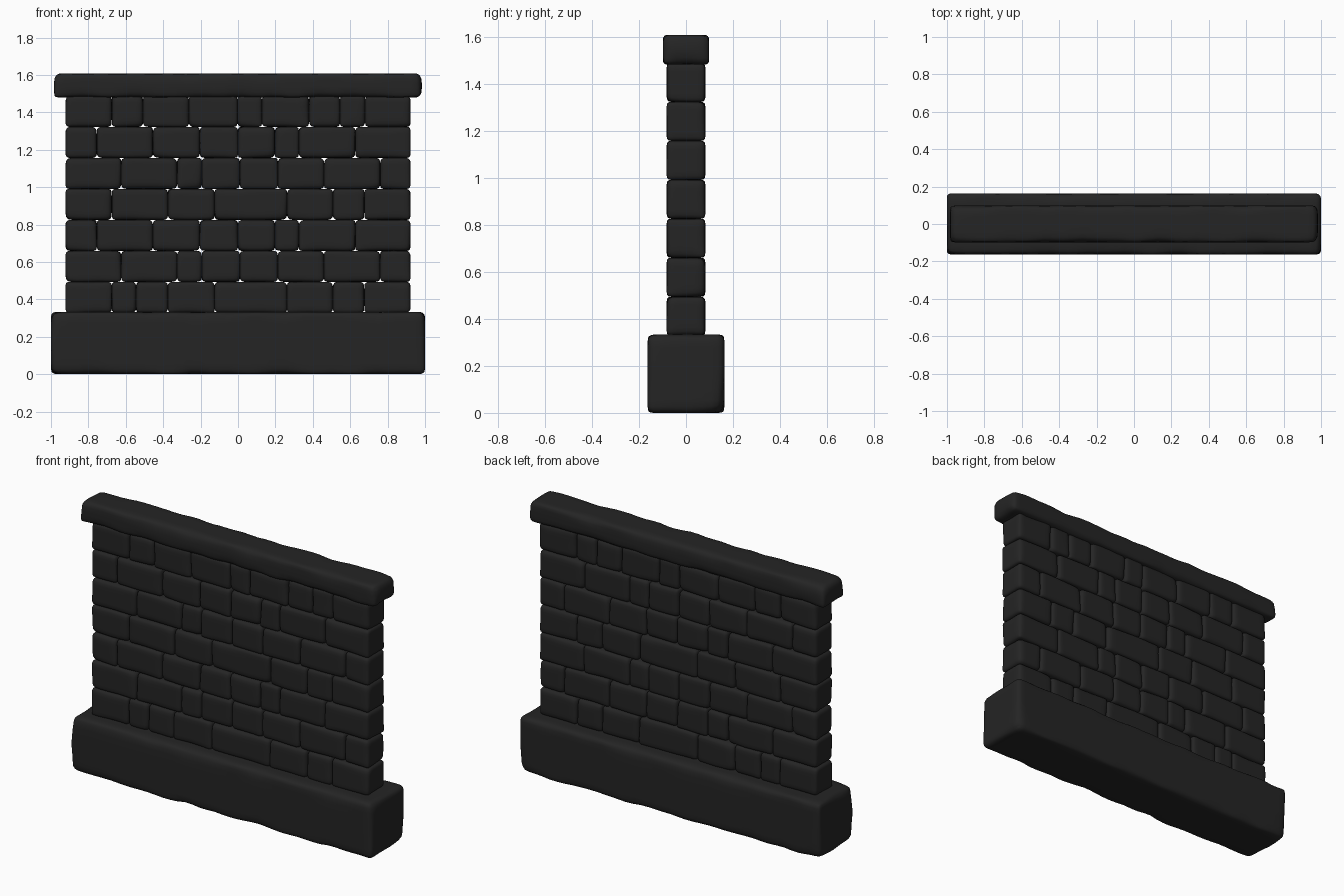
import bpy, bmesh
from mathutils import Vector, noise

if "Cube" in bpy.data.objects:
    bpy.data.objects.remove(bpy.data.objects["Cube"])

stone = bpy.data.materials.new("dark_stone")
stone.diffuse_color = (0.018, 0.018, 0.018, 1)
stone.use_nodes = True
stone.node_tree.nodes["Principled BSDF"].inputs["Base Color"].default_value = stone.diffuse_color


def add_block(bm, lo, hi, r_min, r_max, step, seed):
    """Box whose edges are rounded by an uneven, worn radius."""
    lo, hi = Vector(lo), Vector(hi)
    mid, half = (lo + hi) / 2, (hi - lo) / 2
    b = bmesh.new()
    bmesh.ops.create_cube(b, size=2)
    for v in b.verts:
        v.co = Vector([v.co[i] * half[i] for i in range(3)])
    # tight cuts beside the edges, even cuts between them
    for i in range(3):
        n = max(1, round(2 * half[i] / step))
        cuts = [-half[i] + 2 * half[i] * k / n for k in range(1, n)]
        cuts = [c for c in cuts if abs(c) < half[i] - r_max * 1.1]
        for f in (0.2, 0.5, 1.0):
            cuts += [half[i] - r_max * f, r_max * f - half[i]]
        axis = Vector([float(k == i) for k in range(3)])
        for c in cuts:
            bmesh.ops.bisect_plane(b, geom=b.verts[:] + b.edges[:] + b.faces[:],
                                   plane_co=axis * c, plane_no=axis)
    # push each vertex onto the rounded surface
    for v in b.verts:
        p = v.co.copy()
        t = noise.noise((p + mid) * 7 + Vector((seed * 3.7, seed * 1.3, 0.5)))
        r = r_min + (r_max - r_min) * min(1, max(0, 0.4 + 0.8 * t))
        q = Vector([max(r - half[i], min(half[i] - r, p[i])) for i in range(3)])
        d = p - q
        v.co = mid + q + d.normalized() * max(abs(c) for c in d)
    # merge into the target mesh
    tmp = bpy.data.meshes.new("tmp")
    b.to_mesh(tmp)
    b.free()
    bm.from_mesh(tmp)
    bpy.data.meshes.remove(tmp)


def finish(bm, name):
    me = bpy.data.meshes.new(name)
    bm.to_mesh(me)
    bm.free()
    ob = bpy.data.objects.new(name, me)
    bpy.context.collection.objects.link(ob)
    me.materials.append(stone)
    bpy.ops.object.select_all(action='DESELECT')
    ob.select_set(True)
    bpy.context.view_layer.objects.active = ob
    bpy.ops.object.shade_smooth_by_angle(angle=0.8)


# footing and coping stones
for name, lo, hi, seed in (
        ("base", (-1, -0.163, 0), (1, 0.163, 0.333), 1),
        ("cap", (-0.983, -0.098, 1.48), (0.983, 0.098, 1.607), 2)):
    bm = bmesh.new()
    add_block(bm, lo, hi, 0.018, 0.055, 0.05, seed)
    finish(bm, name)

# brick courses: x positions of the vertical joints, bottom to top
A = [-0.675, -0.375, -0.125, 0.262, 0.508, 0.675]
B = [-0.625, -0.325, -0.193, 0.01, 0.213, 0.46, 0.76]
C = [-0.755, -0.455, -0.205, 0, 0.197, 0.325, 0.627]
D = [-0.675, -0.508, -0.262, -0.003, 0.128, 0.38, 0.545, 0.68]
courses = [A[:1] + [-0.545] + A[1:], B, C, A, B, C, D]
pitch = (1.488 - 0.328) / len(courses)
for row, joints in enumerate(courses):
    bm = bmesh.new()
    xs = [-0.922] + joints + [0.922]
    z = 0.328 + row * pitch
    for k, (x0, x1) in enumerate(zip(xs, xs[1:])):
        add_block(bm, (x0, -0.082, z), (x1, 0.082, z + pitch),
                  0.016, 0.036, 0.06, row * 10 + k)
    finish(bm, f"brick_course_{row + 1}")
